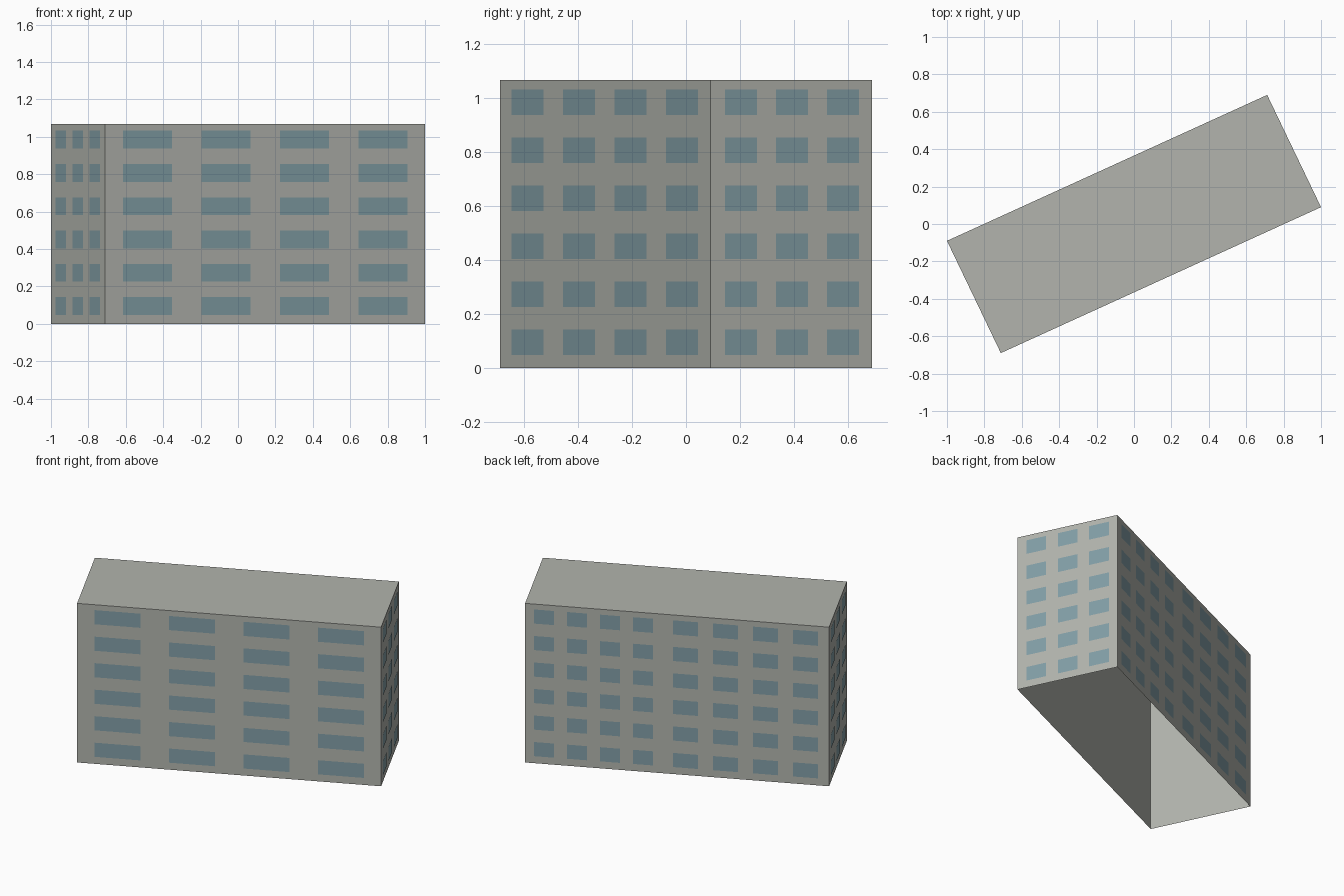
import bpy
import bmesh
from mathutils import Vector

cube = bpy.data.objects.get("Cube")
if cube:
    bpy.data.objects.remove(cube, do_unlink=True)

HEIGHT = 1.068
FLOORS = 6
FLOOR = HEIGHT / FLOORS
UP = Vector((0, 0, 1))

# Footprint corners, counter-clockwise seen from above
LEFT_END = Vector((-1, -0.09, 0))
FRONT_END = Vector((-0.712, -0.69, 0))
RIGHT_END = Vector((1, 0.09, 0))
BACK_END = Vector((0.712, 0.69, 0))
CORNERS = [LEFT_END, FRONT_END, RIGHT_END, BACK_END]


def make_material(name, color):
    mat = bpy.data.materials.new(name)
    mat.use_nodes = True
    mat.diffuse_color = (*color, 1)
    mat.node_tree.nodes["Principled BSDF"].inputs["Base Color"].default_value = (*color, 1)
    return mat


def make_object(name, quads, mat):
    bm = bmesh.new()
    for quad in quads:
        bm.faces.new([bm.verts.new(p) for p in quad])
    bmesh.ops.remove_doubles(bm, verts=bm.verts, dist=0.0001)
    mesh = bpy.data.meshes.new(name)
    bm.to_mesh(mesh)
    bm.free()
    mesh.materials.append(mat)
    obj = bpy.data.objects.new(name, mesh)
    bpy.context.collection.objects.link(obj)


def windows(name, start, end, groups):
    """Pane grid on a wall; each group is first centre, pitch, width, count along it."""
    along = end - start
    out = along.cross(UP).normalized() * 0.002
    half_up = UP * 0.0475
    quads = []
    for first, pitch, width, count in groups:
        half = along * width / 2
        for column in range(count):
            for floor in range(FLOORS):
                mid = start + along * (first + pitch * column) + out
                mid = mid + UP * (FLOOR * (floor + 0.535))
                quads.append([mid - half - half_up, mid + half - half_up,
                              mid + half + half_up, mid - half + half_up])
    make_object(name, quads, glass)


concrete = make_material("grey concrete", (0.445, 0.456, 0.418))
glass = make_material("blue grey glass", (0.223, 0.342, 0.381))

# Thin shell: four walls and a flat roof, open underneath
top = UP * HEIGHT
shell = [[a, b, b + top, a + top] for a, b in zip(CORNERS, CORNERS[1:] + CORNERS[:1])]
shell.append([c + top for c in CORNERS])
make_object("building_shell", shell, concrete)

# Windows on each wall
end_group = [(0.188, 0.315, 0.197, 3)]
windows("front_windows", FRONT_END, RIGHT_END, [(0.133, 0.245, 0.152, 4)])
windows("left_end_windows", RIGHT_END, BACK_END, end_group)
windows("right_end_windows", LEFT_END, FRONT_END, end_group)
windows("back_windows", BACK_END, LEFT_END,
        [(0.0625, 0.1086, 0.066, 4), (0.528, 0.1317, 0.082, 4)])
